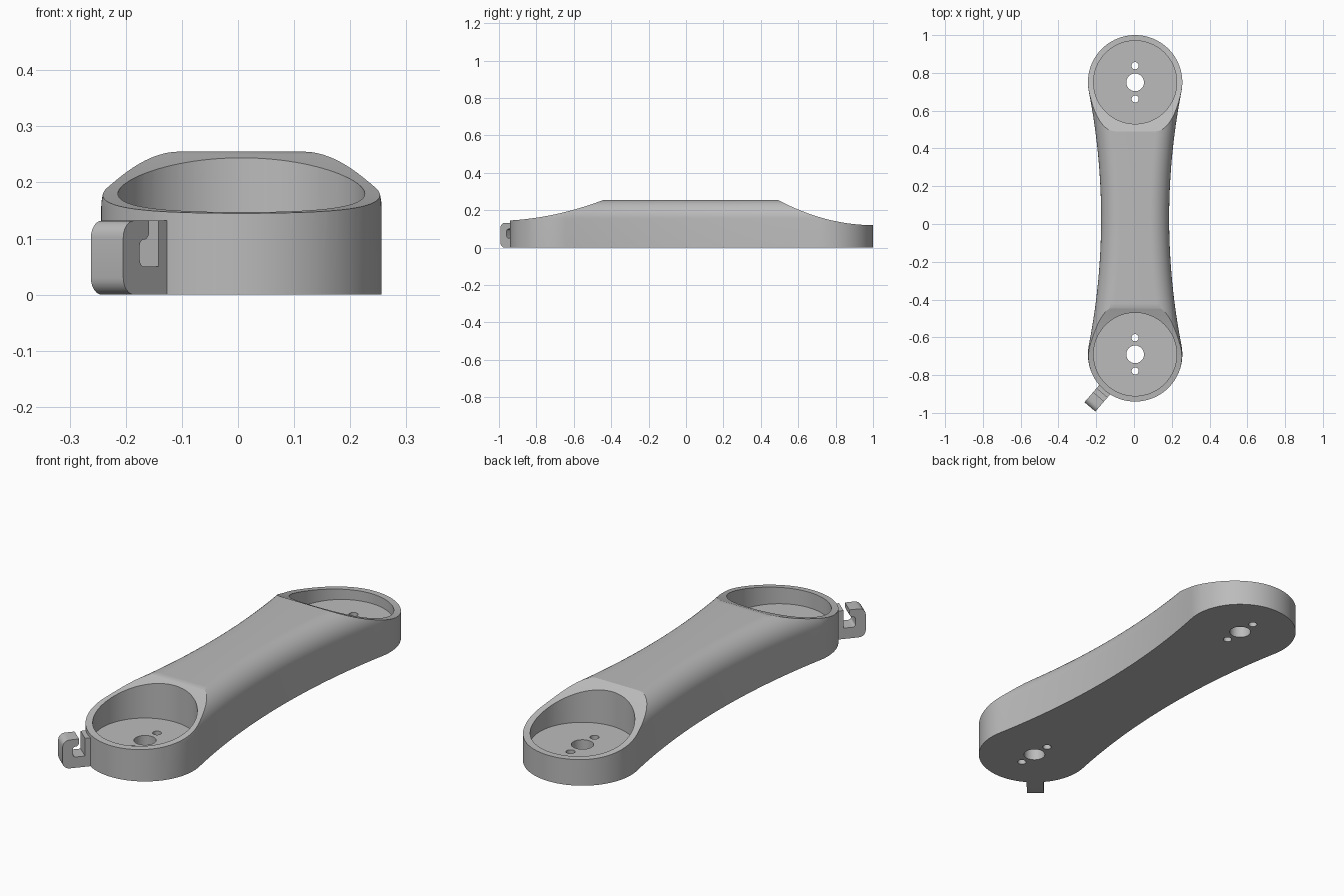
import bpy, bmesh, math
from mathutils import Matrix, Vector

cube = bpy.data.objects.get("Cube")
if cube:
    bpy.data.objects.remove(cube, do_unlink=True)

CX, CY = 0.006, 0.03          # middle of the arm
HALF, END_R, WAIST = 0.72, 0.25, 0.18
TOP, FILLET = 0.255, 0.1
ENDS = (CY + HALF, CY - HALF)

grey = bpy.data.materials.new("plain_grey")
grey.use_nodes = True
grey.diffuse_color = (0.5, 0.5, 0.5, 1)
grey.node_tree.nodes["Principled BSDF"].inputs["Base Color"].default_value = (0.5, 0.5, 0.5, 1)


def loft(name, rings):
    """Solid skinned through matching rings of points, capped at both ends."""
    bm = bmesh.new()
    rows = [[bm.verts.new(p) for p in ring] for ring in rings]
    n = len(rows[0])
    for a, b in zip(rows, rows[1:]):
        for i in range(n):
            j = (i + 1) % n
            bm.faces.new((a[i], a[j], b[j], b[i]))
    bm.faces.new(rows[0][::-1])
    bm.faces.new(rows[-1])
    bmesh.ops.recalc_face_normals(bm, faces=bm.faces)
    mesh = bpy.data.meshes.new(name)
    bm.to_mesh(mesh)
    bm.free()
    mesh.materials.append(grey)
    obj = bpy.data.objects.new(name, mesh)
    bpy.context.collection.objects.link(obj)
    return obj


def activate(obj):
    bpy.ops.object.select_all(action='DESELECT')
    obj.select_set(True)
    bpy.context.view_layer.objects.active = obj


def cut(obj, cutter):
    activate(obj)
    mod = obj.modifiers.new("cut", 'BOOLEAN')
    mod.operation, mod.solver, mod.object = 'DIFFERENCE', 'EXACT', cutter
    bpy.ops.object.modifier_apply(modifier=mod.name)
    bpy.data.objects.remove(cutter, do_unlink=True)


def cylinder(y, r, z0, z1, n):
    ring = [(CX + r * math.cos(k * math.tau / n), y + r * math.sin(k * math.tau / n)) for k in range(n)]
    return loft("cutter", [[(px, py, z) for px, py in ring] for z in (z0, z1)])


def outline(inset, z):
    """Waisted outline: two round ends joined by tangent concave arcs."""
    side_r = (WAIST**2 + HALF**2 - END_R**2) / (2 * (END_R - WAIST))
    phi = math.atan2(HALF, side_r + WAIST)
    pts = []
    for k in range(40):
        a = math.pi + phi - 2 * phi * k / 40
        r = side_r + inset
        pts.append((side_r + WAIST + r * math.cos(a), r * math.sin(a)))
    for k in range(64):
        a = -phi + (math.pi + 2 * phi) * k / 64
        r = END_R - inset
        pts.append((r * math.cos(a), HALF + r * math.sin(a)))
    pts += [(-x, -y) for x, y in pts]
    return [(CX + x, CY + y, z) for x, y in pts]


# Arm body with a rounded upper edge
rings = [outline(0, 0)]
for k in range(15):
    a = math.pi / 2 * k / 14
    rings.append(outline(FILLET * (1 - math.cos(a)), TOP - FILLET + FILLET * math.sin(a)))
arm = loft("arm_body", rings)


# Sweeping cuts that lower the top towards each end
def back_height(t):
    return 0.12 + t * t / 1.92


def front_height(t):
    return 0.145 + 0.06 * t + 0.32 * t * t


for tip, sign, height in ((1.0, -1, back_height), (-0.94, 1, front_height)):
    curve = [(tip - sign * 0.1, height(0))]
    curve += [(tip + sign * 0.56 * k / 32, height(0.56 * k / 32)) for k in range(33)]
    curve += [(curve[-1][0], 0.5), (curve[0][0], 0.5)]
    cut(arm, loft("cutter", [[(x, y, z) for y, z in curve] for x in (-0.5, 0.5)]))

# Round pockets, shaft holes and screw holes
for y in ENDS:
    cut(arm, cylinder(y, 0.22, 0.075, 0.5, 96))
    cut(arm, cylinder(y, 0.047, -0.1, 0.2, 40))
    for offset in (-0.088, 0.088):
        cut(arm, cylinder(y + offset, 0.019, -0.1, 0.2, 24))


# Cable hook: profile in distance from the front end's centre, and height
def corner(cx, cz, r, start, sweep=90, n=6):
    angles = [math.radians(start + sweep * k / n) for k in range(n + 1)]
    return [(cx + r * math.cos(a), cz + r * math.sin(a)) for a in angles]


profile = [(0.235, 0)]
profile += corner(0.337, 0.03, 0.03, -90)
profile += corner(0.337, 0.102, 0.03, 0)
profile += [(0.296, 0.132)]
profile += corner(0.311, 0.113, 0.015, 180)
profile += corner(0.312, 0.088, 0.01, 90, -90)
profile += corner(0.31, 0.062, 0.012, 0, -90)
profile += [(0.27, 0.05), (0.27, 0.132), (0.235, 0.132)]
hook = loft("cable_hook", [[(r, w, z) for r, z in profile] for w in (-0.038, 0.038)])
heading = math.atan2(-0.758, -0.652)
hook.data.transform(Matrix.Translation(Vector((CX, ENDS[1], 0))) @ Matrix.Rotation(heading, 4, 'Z'))

for obj in (arm, hook):
    activate(obj)
    bpy.ops.object.shade_smooth_by_angle(angle=math.radians(25))
